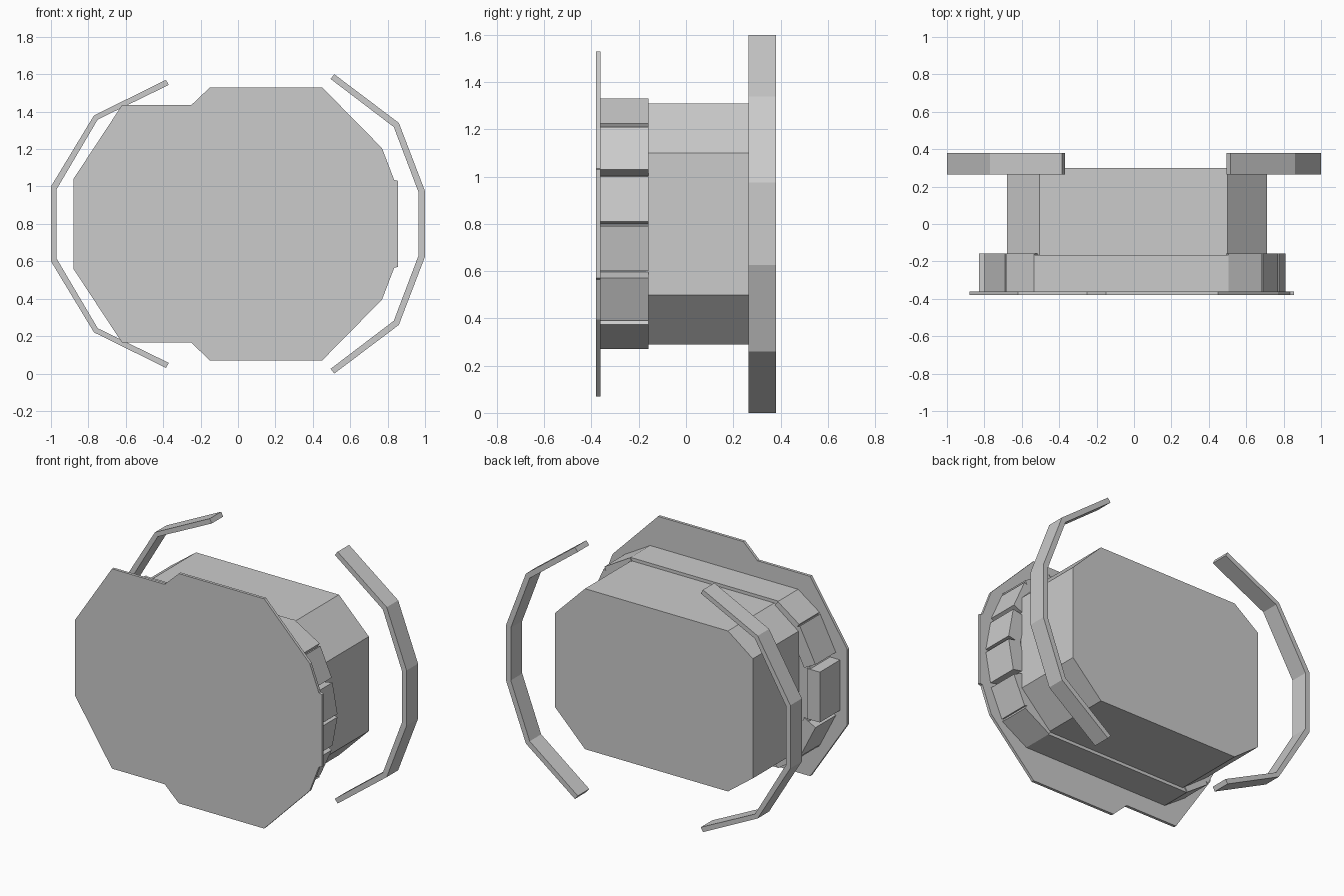
import bpy, bmesh
from mathutils import Vector

if "Cube" in bpy.data.objects:
    bpy.data.objects.remove(bpy.data.objects["Cube"])

MID = 0.8  # every profile is symmetric about this height


def sym(upper):
    """Complete an upper-half profile with its reflection below MID."""
    return upper + [(x, 2 * MID - z) for x, z in reversed(upper)]


def prisms(name, profiles, y0, y1):
    """Extrude one or more xz profiles from y0 to y1 into one object."""
    bm = bmesh.new()
    for pts in profiles:
        a = [bm.verts.new((x, y0, z)) for x, z in pts]
        b = [bm.verts.new((x, y1, z)) for x, z in pts]
        bm.faces.new(a)
        bm.faces.new(b[::-1])
        n = len(pts)
        for i in range(n):
            j = (i + 1) % n
            bm.faces.new((a[j], a[i], b[i], b[j]))
    bmesh.ops.recalc_face_normals(bm, faces=bm.faces[:])
    mesh = bpy.data.meshes.new(name)
    bm.to_mesh(mesh)
    bm.free()
    obj = bpy.data.objects.new(name, mesh)
    bpy.context.collection.objects.link(obj)
    return obj


def block(p, q, depth=0.09):
    """Rectangle with outer edge p-q, thickened toward the centre."""
    p, q = Vector(p), Vector(q)
    d = (q - p).normalized()
    n = Vector((d.y, -d.x))
    if n.dot(Vector((0, MID)) - p) < 0:
        n = -n
    return [tuple(v) for v in (p, q, q + n * depth, p + n * depth)]


def flip(seg):
    return [(x, 2 * MID - z) for x, z in seg]


# Thin front plate
prisms("front_plate", [sym([
    (-0.88, 1.04), (-0.62, 1.435), (-0.25, 1.435), (-0.15, 1.53),
    (0.45, 1.53), (0.77, 1.205), (0.835, 1.035), (0.855, 1.03)])],
    -0.38, -0.362)

# Main octagonal body
prisms("main_body", [sym([
    (-0.68, 1.18), (-0.505, 1.31), (0.50, 1.31), (0.71, 1.10)])],
    -0.17, 0.30)

# Core behind the plate, carrying the grip blocks
prisms("grip_core", [sym([
    (-0.76, 0.96), (-0.64, 1.18), (-0.535, 1.33), (0.505, 1.33),
    (0.63, 1.19), (0.71, 1.0), (0.74, 0.82)])], -0.362, -0.165)

# Grip blocks around both sides
right = [[(0.505, 1.33), (0.685, 1.225)],
         [(0.69, 1.21), (0.77, 1.03)],
         [(0.775, 1.0), (0.81, 0.81)]]
left = [[(-0.535, 1.33), (-0.685, 1.225)],
        [(-0.69, 1.215), (-0.80, 1.0)]]
segs = right + left
segs += [flip(s) for s in segs]
segs.append([(-0.83, 0.96), (-0.83, 0.64)])
prisms("grip_blocks", [block(*s) for s in segs], -0.362, -0.158)

# Two open bands around the back
left_outer = [(-0.385, 1.57), (-0.77, 1.38), (-1.0, 1.0)]
left_inner = [(-0.37, 1.543), (-0.75, 1.358), (-0.97, 0.985)]
right_outer = [(0.515, 1.6), (0.86, 1.34), (1.0, 0.975)]
right_inner = [(0.495, 1.575), (0.833, 1.318), (0.966, 0.967)]
for name, outer, inner in (("left_band", left_outer, left_inner),
                           ("right_band", right_outer, right_inner)):
    prisms(name, [sym(outer) + sym(inner)[::-1]], 0.265, 0.38)
